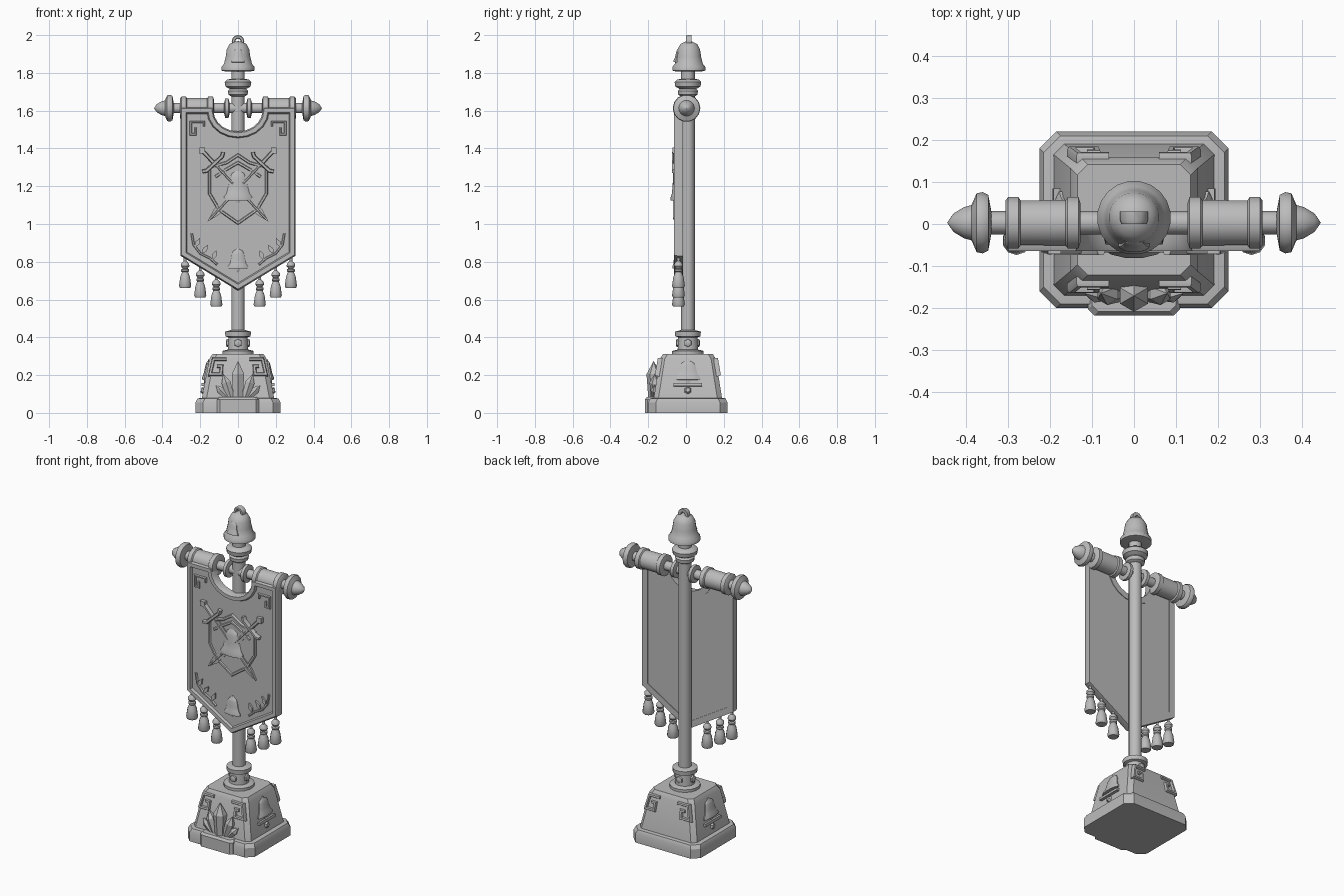
import bpy, bmesh, math
from mathutils import Matrix, Vector

if "Cube" in bpy.data.objects:
    bpy.data.objects.remove(bpy.data.objects["Cube"])

stone = bpy.data.materials.new("plain grey")
stone.diffuse_color = (0.5, 0.5, 0.5, 1)
stone.use_nodes = True
stone.node_tree.nodes["Principled BSDF"].inputs["Base Color"].default_value = stone.diffuse_color
T, R = Matrix.Translation, Matrix.Rotation
I = Matrix.Identity(4)
CY = 0.01  # depth of the pole axis


def make(name, verts, faces, M=I, angle=30):
    bm = bmesh.new()
    vs = [bm.verts.new(M @ Vector(v)) for v in verts]
    for f in faces:
        bm.faces.new([vs[i] for i in f])
    bmesh.ops.remove_doubles(bm, verts=bm.verts, dist=1e-5)
    bmesh.ops.recalc_face_normals(bm, faces=bm.faces)
    me = bpy.data.meshes.new(name)
    bm.to_mesh(me)
    bm.free()
    me.materials.append(stone)
    me.shade_smooth()
    me.set_sharp_from_angle(angle=math.radians(angle))
    ob = bpy.data.objects.new(name, me)
    bpy.context.collection.objects.link(ob)
    return ob


def skin(name, rings, M=I, closed=False, angle=30):
    """Bridge a list of equal-length vertex rings; cap the ends unless closed."""
    n, k = len(rings[0]), len(rings)
    verts = [v for r in rings for v in r]
    faces = []
    for i in range(k if closed else k - 1):
        a, b = i * n, (i + 1) % k * n
        faces += [(a + j, a + (j + 1) % n, b + (j + 1) % n, b + j) for j in range(n)]
    if not closed:
        faces += [tuple(range(n)), tuple(range((k - 1) * n, k * n))]
    return make(name, verts, faces, M, angle)


def lathe(name, prof, segs=16, M=I, angle=40):
    """Turned part from (radius, height) points around z."""
    tau = 2 * math.pi
    return skin(name, [[(max(r, 1e-4) * math.cos(tau * (i + .5) / segs),
                         max(r, 1e-4) * math.sin(tau * (i + .5) / segs), z)
                        for i in range(segs)] for r, z in prof], M, angle=angle)


def loft(name, levels, cy=CY):
    """Chamfered block from (half x, half y, chamfer, z) levels."""
    rings = []
    for x, y, c, z in levels:
        p = [(x - c, -y), (x, c - y), (x, y - c), (x - c, y),
             (c - x, y), (-x, y - c), (-x, c - y), (c - x, -y)]
        rings.append([(a, b + cy, z) for a, b in p])
    return skin(name, rings)


def plate(name, pts, y0, y1, M=I):
    return skin(name, [[(x, y, z) for x, z in pts] for y in (y0, y1)], M)


def stroke(name, pts, w, y0, y1, M=I, closed=False):
    """Raised band with a bevelled front along (x, z) points."""
    P = [Vector(p) for p in pts]
    n, rings = len(P), []
    for i, p in enumerate(P):
        dirs = []
        if closed or i > 0:
            dirs.append((p - P[i - 1]).normalized())
        if closed or i < n - 1:
            dirs.append((P[(i + 1) % n] - p).normalized())
        nor = [Vector((-d.y, d.x)) for d in dirs]
        m = sum(nor, Vector((0, 0))).normalized()
        m = m / max(m.dot(nor[0]), .5) * w / 2
        rings.append([(p.x + m.x * s, y, p.y + m.y * s)
                      for s, y in ((1, y1), (1, (y0 * 2 + y1) / 3), (.6, y0),
                                   (-.6, y0), (-1, (y0 * 2 + y1) / 3), (-1, y1))])
    return skin(name, rings, M, closed)


def flip(pts, s):
    return [(x * s, z) for x, z in pts]


BELL = [(1, 0), (1, .1), (.8, .22), (.68, .45), (.6, .7), (.45, .85), (.15, .93), (.13, 1), (0, 1)]


def relief_bell(name, M, w, d, h):
    lathe(name, BELL, 12, M @ Matrix.Diagonal((w, d, h, 1)))
    lathe(name + "_clapper", [(0, -.02), (.018, -.01), (.018, .01), (0, .02)], 8,
          M @ Matrix.Diagonal((w * 12, d * 14, 1, 1)))


# stepped stone base
loft("plinth", [(.225, .21, .04, 0), (.225, .21, .04, .055), (.215, .2, .04, .076), (.19, .18, .03, .08)])
loft("base_body", [(.193, .182, .025, .07), (.152, .148, .025, .285), (.135, .132, .025, .312)])
loft("front_step", [(.11, .04, .015, 0), (.11, .04, .015, .07), (.1, .03, .015, .083)], -.178)

# scrolls on the front and back, bells on the sides
SCROLL = [(-.06, .205), (-.13, .205), (-.148, .125), (-.09, .125), (-.087, .168), (-.112, .168)]
for k in range(4):
    out = .191 if k % 2 else .181
    F = T((0, CY, .08)) @ R(k * math.pi / 2, 4, 'Z') @ T((0, -out, 0)) @ R(-.17, 4, 'X')
    if k % 2:
        relief_bell("side_bell", F @ T((0, 0, .095)), .07, .018, .11)
        plate("side_bell_bar", [(-.075, .062), (.075, .062), (.075, .078), (-.075, .078)], -.014, .01, F)
        lathe("side_stud", [(.02, 0), (.012, .012)], 6, F @ T((0, 0, .04)) @ R(math.pi / 2, 4, 'X'))
    else:
        for s in (-1, 1):
            stroke("base_scroll", flip(SCROLL, s), .018, -.014, .01, F)

# crystal cluster on the front
for x, lean, r, h in ((0, 0, .038, .2), (-.035, -.32, .028, .14), (.035, .32, .028, .14),
                      (-.05, -.75, .022, .1), (.05, .75, .022, .1)):
    lathe("crystal", [(r * .75, 0), (r, h * .65), (0, h)], 6,
          T((x, -.165 - .006 * (x == 0), .075)) @ R(lean, 4, 'Y'), 10)

# pole with its collar and neck rings
P = T((0, CY, 0))
lathe("pole", [(.037, .3), (.037, 1.7), (.037, 1.82)], 10, P)
lathe("pole_collar", [(.085, .305), (.085, .328), (.055, .335), (.052, .4), (.068, .405),
                      (.07, .43), (.04, .438)], 16, P)
for k in range(4):
    lathe("collar_stud", [(.022, 0), (.02, .01), (.01, .014)], 6,
          T((0, CY, .37)) @ R(k * math.pi / 2, 4, 'Z') @ T((0, -.05, 0)) @ R(math.pi / 2, 4, 'X'))
lathe("neck_rings", [(.037, 1.675), (.052, 1.685), (.054, 1.705), (.045, 1.715), (.068, 1.728),
                     (.072, 1.752), (.058, 1.765), (.037, 1.768)], 16, P)

# bell finial with hanging loop
B = T((0, .015, 0))
lathe("finial_bell", [(.07, 1.808), (.088, 1.812), (.088, 1.832), (.075, 1.848), (.066, 1.885),
                      (.06, 1.925), (.045, 1.953), (.02, 1.965), (0, 1.968)], 20, B)
stroke("finial_loop", [(.024 * math.cos(a * math.pi / 6), 1.967 + .024 * math.sin(a * math.pi / 6))
                       for a in range(12)], .018, 0, .03, closed=True)
relief_bell("finial_relief", T((0, -.052, 1.855)) @ R(-.18, 4, 'X'), .038, .016, .08)

# crossbar, cloth rolls and end knobs
for s in (-1, 1):
    M = T((0, .003, 1.613)) @ R(s * math.pi / 2, 4, 'Y')
    lathe("crossbar", [(.028, 0), (.028, .35)], 10, M)
    lathe("bar_ring", [(.03, .045), (.052, .05), (.052, .068), (.03, .073)], 14, M)
    lathe("cloth_roll", [(.05, .128), (.063, .132), (.063, .158), (.056, .163), (.055, .27),
                         (.063, .275), (.063, .3), (.055, .306)], 12, M)
    lathe("end_knob", [(.028, .34), (.066, .347), (.073, .36), (.07, .375), (.042, .387),
                       (.037, .405), (.022, .43), (0, .445)], 14, M)

# banner cloth with raised border
ARC = [(.148 * math.cos(a), 1.6 + .128 * math.sin(a)) for a in
       [math.pi + i * math.pi / 10 for i in range(11)]]
EDGE = [(.287, 1.6), (.287, .842), (0, .668), (-.287, .842), (-.287, 1.6)] + ARC
plate("banner_cloth", EDGE, -.05, -.02)
stroke("banner_border", EDGE, .036, -.064, -.016, closed=True)

# tassels
for s in (-1, 1):
    for x, z in ((.28, .66), (.2, .61), (.115, .562)):
        lathe("tassel", [(.028, 0), (.034, .012), (.027, .06), (.017, .085), (.022, .09), (.022, .1),
                         (.014, .104), (.024, .117), (.022, .13), (.008, .145), (.008, .165)], 10,
              T((s * x, -.04, z)))

# shield emblem
SHIELD = [(0, 1.365), (.06, 1.325), (.15, 1.3), (.15, 1.16), (.1, 1.075), (0, 1.005),
          (-.1, 1.075), (-.15, 1.16), (-.15, 1.3), (-.06, 1.325)]
plate("shield", SHIELD, -.056, -.045)
stroke("shield_rim", SHIELD, .016, -.064, -.045, closed=True)
stroke("shield_chevron", [(-.12, 1.25), (-.06, 1.29), (0, 1.325), (.06, 1.29), (.12, 1.25)],
       .016, -.064, -.045)
relief_bell("emblem_bell", T((0, -.05, 1.125)), .078, .032, .17)

# crossed swords, built upright then tilted
for s in (-1, 1):
    M = T((s * .125, 0, 1.32)) @ R(s * .75, 4, 'Y')
    plate("sword_blade", [(-.02, 0), (.02, 0), (.02, -.35), (0, -.42), (-.02, -.35)], -.062, -.045, M)
    stroke("sword_ridge", [(0, 0), (0, -.4)], .012, -.068, -.045, M)
    stroke("sword_guard", [(-.075, .012), (-.055, 0), (.055, 0), (.075, .012)], .02, -.074, -.045, M)
    stroke("sword_grip", [(0, 0), (0, .085)], .02, -.07, -.045, M)
    plate("sword_pommel", [(-.022, .095), (0, .073), (.022, .095), (0, .117)], -.072, -.045, M)

# corner scrolls, vines and small bell on the cloth
for s in (-1, 1):
    stroke("corner_scroll", flip([(.18, 1.515), (.18, 1.54), (.25, 1.54), (.25, 1.475), (.225, 1.475),
                                  (.225, 1.51)], s), .012, -.06, -.045)
    stroke("vine", flip([(.245, .95), (.235, .89), (.2, .845), (.15, .82), (.11, .785)], s),
           .012, -.06, -.045)
    for x, z, a in ((.215, .9, -.5), (.175, .865, -.6), (.125, .835, -.4)):
        plate("vine_leaf", [(-.013, 0), (0, -.03), (.013, 0), (0, .03)], -.06, -.045,
              T((s * x, 0, z)) @ R(s * a, 4, 'Y'))
relief_bell("lower_bell", T((0, -.05, .765)), .055, .022, .11)
